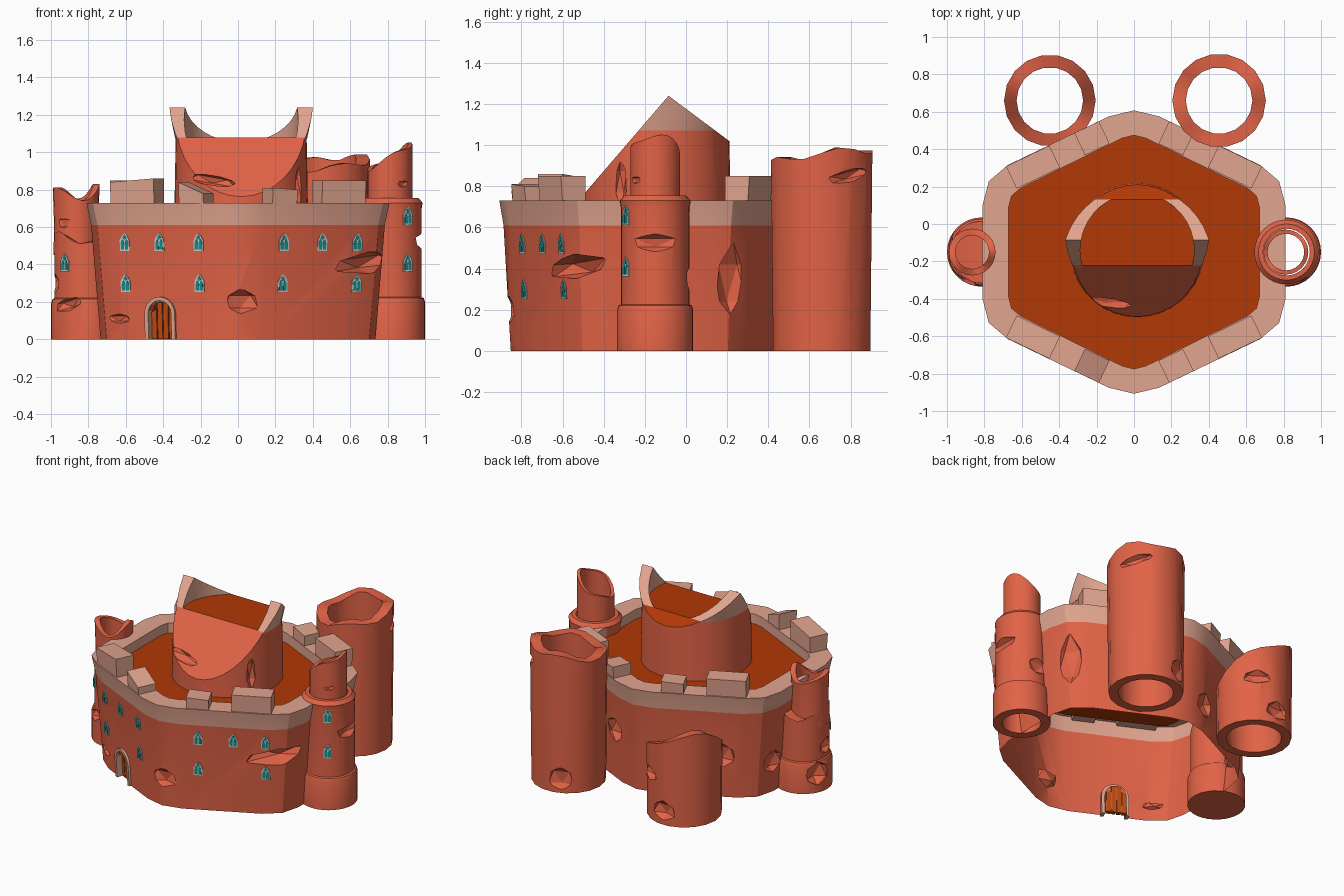
import bpy, bmesh, math
from mathutils import Matrix, Vector

if "Cube" in bpy.data.objects:
    bpy.data.objects.remove(bpy.data.objects["Cube"])
CY = -0.15                                   # y centre of the wall ring


def mat(name, *c):
    m = bpy.data.materials.new(name)
    m.diffuse_color = (*c, 1)
    m.use_nodes = True
    m.node_tree.nodes["Principled BSDF"].inputs["Base Color"].default_value = m.diffuse_color
    return m


RED = mat("red_stone", .76, .125, .062)
TAN = mat("pale_stone", .76, .375, .275)
FLOOR = mat("rust_floor", .44, .040, .002)
PLANK = mat("door_wood", .50, .070, .005)
DARK = mat("dark_wood", .07, .016, .006)
FRAME = mat("window_frame", .55, .60, .56)
GLASS = mat("teal_glass", .006, .28, .27)


def finish(name, bm, mats, smooth=35):
    bmesh.ops.recalc_face_normals(bm, faces=bm.faces[:])
    me = bpy.data.meshes.new(name)
    bm.to_mesh(me)
    bm.free()
    ob = bpy.data.objects.new(name, me)
    bpy.context.collection.objects.link(ob)
    for m in mats:
        me.materials.append(m)
    if smooth:
        bpy.ops.object.select_all(action='DESELECT')
        ob.select_set(True)
        bpy.context.view_layer.objects.active = ob
        bpy.ops.object.shade_smooth_by_angle(angle=math.radians(smooth))
    return ob


def loft(bm, rings, closed=False):
    """Skin rings of points; either cap the ends or join last to first."""
    vs = [[bm.verts.new(p) for p in r] for r in rings]
    n = len(vs[0])
    for a, b in zip(vs, vs[1:] + (vs[:1] if closed else [])):
        for i in range(n):
            bm.faces.new((a[i], a[(i + 1) % n], b[(i + 1) % n], b[i]))
    if not closed:
        bm.faces.new(vs[0])
        bm.faces.new(vs[-1])


def circle(cx, cy, r, z, n):
    out = []
    for i in range(n):
        a = math.tau * i / n
        out.append((cx + r * math.cos(a), cy + r * math.sin(a), z(a) if callable(z) else z))
    return out


def turret(name, cx, cy, levels, r_in, n, mats=(RED,)):
    """Round tower from (radius, z) levels; hollow when r_in is given."""
    bm = bmesh.new()
    rings = [circle(cx, cy, r, z, n) for r, z in levels]
    if r_in:
        rings += [circle(cx, cy, r_in, levels[-1][1], n), circle(cx, cy, r_in, levels[0][1], n)]
    loft(bm, rings, bool(r_in))
    return finish(name, bm, mats)


def cut(ob, fill):
    """Subtract a helper shape and bake the result."""
    bm = bmesh.new()
    fill(bm)
    c = finish("cutter", bm, [ob.data.materials[0]], 0)
    md = ob.modifiers.new("cut", 'BOOLEAN')
    md.operation, md.solver, md.object = 'DIFFERENCE', 'EXACT', c
    dg = bpy.context.evaluated_depsgraph_get()
    dg.update()
    me = bpy.data.meshes.new_from_object(ob.evaluated_get(dg))
    ob.modifiers.clear()
    ob.data = me
    bpy.data.objects.remove(c)


def gouge(ob, p, deg, size, roll=0):
    """Battle damage: faceted lump; size = depth, width, height; deg = outward direction."""
    M = (Matrix.Translation(p) @ Matrix.Rotation(math.radians(deg), 4, 'Z')
         @ Matrix.Rotation(math.radians(roll), 4, 'X') @ Matrix.Diagonal((*size, 1)))
    cut(ob, lambda bm: bmesh.ops.create_icosphere(bm, subdivisions=1, radius=1, matrix=M))


def prism(bm, pts, M, d0, d1, mi=0):
    k = len(bm.faces)
    loft(bm, [[M @ Vector((u, v, d)) for u, v in pts] for d in (d0, d1)])
    bm.faces.ensure_lookup_table()
    for f in bm.faces[k:]:
        f.material_index = mi


# six-sided curtain wall with rounded corners, open below
def hexring(hx, hy, k, z, ch=.15):
    c = [Vector(p) for p in ((0, -hy), (hx, -k), (hx, k), (0, hy), (-hx, k), (-hx, -k))]
    out = []
    for i, p in enumerate(c):
        a, b = [p + (q - p).normalized() * ch for q in (c[i - 1], c[(i + 1) % 6])]
        out += [(s.x, s.y + CY, z) for s in (a, p * .5 + (a + b) * .25, b)]
    return out


bm = bmesh.new()
loft(bm, [hexring(.735, .735, .375, 0), hexring(.785, .77, .39, .61), hexring(.81, .79, .40, .73),
          hexring(.67, .640, .31, .73, .07), hexring(.67, .640, .31, .66, .07)])
for f in bm.faces:
    z = f.calc_center_median().z
    f.material_index = 0 if z < .605 else 1
    if len(f.verts) > 4 and z > .6:
        f.material_index = 2
wall = finish("curtain_wall", bm, [RED, TAN, FLOOR], 30)


def frame_at(x, z):
    """Matrix on the slanting front wall: u along it, v up, w outward."""
    def P(x, z):
        t = z / .61
        hx, hy, k = .735 + .05 * t, .735 + .035 * t, .375 + .015 * t
        return Vector((x, CY - hy + abs(x) * (hy - k) / hx, z))
    p = P(x, z)
    u = (P(x + .01, z) - p).normalized()
    v = P(x, z + .01) - p
    w = u.cross(v).normalized()
    v = w.cross(u)
    return Matrix.Translation(p) @ Matrix((u, v, w)).transposed().to_4x4()


def round_arch(w, h):
    return [(-w, 0), (w, 0)] + [(w * math.cos(a * math.pi / 10), h - w + w * math.sin(a * math.pi / 10))
                                for a in range(11)]


# damage to the wall and the door opening
DM = frame_at(-.41, 0)
cut(wall, lambda bm: prism(bm, [(u, v - .01) for u, v in round_arch(.07, .21)], DM, -.05, .05))
gouge(wall, (.02, -.875, .20), -80, (.07, .11, .075))
gouge(wall, (-.65, -.575, .11), -117, (.04, .09, .03))
gouge(wall, (.70, -.54, .41), -53, (.12, .25, .06), 6)
gouge(wall, (.73, .23, .33), 32, (.07, .10, .20))
for p, d in (((-.52, .35, .3), 117), ((-.76, .1, .22), 170), ((.2, .50, .35), 63), ((-.16, .52, .2), 117)):
    gouge(wall, p, d, (.055, .10, .09))
bm = bmesh.new()
bm.from_mesh(wall.data)
bmesh.ops.delete(bm, geom=[f for f in bm.faces if all(v.co.z < .001 for v in f.verts)], context='FACES')
bm.to_mesh(wall.data)
bm.free()

# battlements: two on each slanting side, some broken off at a slope
bm = bmesh.new()
for sx in (-1, 1):
    for sy in (-1, 1):
        d = Vector((sx * .81, -sy * .39, 0)).normalized()
        n = Vector((-d.y, d.x, 0))
        n *= 1 if n.y * sy > 0 else -1
        for x, w, h1, h2 in ((.225, .13, .81, .80), (.54, .23, .85, .85)):
            if (sx, sy) == (-1, -1):
                h1, h2 = (.78, .84) if x < .3 else (.86, .84)
            c = Vector((sx * x, CY + sy * (.718 - .488 * x), 0))
            rings = []
            for s, h in ((-1, h1), (1, h2)):
                e = c + d * s * w * .56
                rings.append([(e + n * a) + Vector((0, 0, z)) for a, z in
                              ((-.066, .70), (.056, .70), (.066, h), (-.066, h))])
            loft(bm, rings)
finish("battlements", bm, [TAN], 0)

# arched door with planks (seen from inside too) and a stone surround
bm = bmesh.new()
prism(bm, round_arch(.069, .205), DM, -.049, -.043, 1)
for i in range(4):
    a = -.066 + i * .034
    top = .195 if i in (1, 2) else .16
    pts = [(a, 0), (a + .029, 0), (a + .029, top if i != 3 else .145), (a, top if i else .145)]
    prism(bm, pts, DM, -.056, -.025, 0)
finish("door", bm, [PLANK, DARK], 0)
bm = bmesh.new()
o, i_ = round_arch(.09, .228)[1:], round_arch(.068, .208)[1:]
o, i_ = o + [(-.09, 0)], i_ + [(-.068, 0)]
loft(bm, [[DM @ Vector((*q, w)) for q, w in ((a, -.03), (a, .015), (b, .015), (b, -.03))]
          for a, b in zip(o, i_)])
finish("door_surround", bm, [TAN], 30)

# towers beside the wall
right = turret("right_tower", .815, CY, [(.185, 0), (.185, .20), (.178, .22), (.167, .225),
               (.167, .70), (.172, .73), (.15, .755)], .125, 32)
gouge(right, (.985, -.15, .525), 0, (.05, .18, .045))
gouge(right, (.815, .03, .35), 90, (.045, .10, .07))
upper = turret("right_tower_top", .812, CY, [(.12, .62), (.12, lambda a: .975 + .07 * math.cos(a)
               + .012 * math.sin(3 * a))], .098, 24)
gouge(upper, (.89, -.26, .83), -50, (.03, .06, .025))

left = turret("left_tower", -.815, CY, [(.185, 0), (.185, .19), (.176, .215), (.167, .22),
              (.167, lambda a: .54 + .03 * math.sin(2 * a + 1) + .012 * math.cos(5 * a))], None, 32)
gouge(left, (-.91, -.31, .19), -125, (.05, .10, .04), 15)
gouge(left, (-.97, -.08, .13), 155, (.06, .09, .09))
gouge(left, (-.99, -.17, .30), 190, (.05, .09, .06))
lefttop = turret("left_tower_top", -.865, CY, [(.122, .45), (.118, .6), (.125, lambda a: .785
                 + .035 * math.sin(2 * a + 1.2) + .012 * math.cos(3 * a))], .09, 24)
gouge(lefttop, (-.94, -.26, .62), -125, (.028, .06, .04))

tall = turret("back_right_tower", .455, .66, [(.24, 0), (.25, lambda a: .94
              + .035 * math.cos(a - .9) + .018 * math.sin(4 * a))], .178, 18)
gouge(tall, (.67, .80, .85), 35, (.06, .17, .035), 12)
gouge(tall, (.36, .89, .10), 110, (.05, .10, .09))
short = turret("back_left_tower", -.45, .66, [(.24, 0), (.245, lambda a: .5
               + .14 * math.cos(a - 2.36) + .02 * math.sin(3 * a))], .178, 18)
gouge(short, (-.31, .86, .32), 55, (.05, .11, .05))
gouge(short, (-.45, .90, .10), 90, (.05, .10, .07))


# round keep, sheared off towards the front and the back
def half_space(a):
    M = Matrix.Translation((0, -.085, 1.24)) @ Matrix.Rotation(a, 4, 'X') @ Matrix.Translation((0, 0, 1))
    return lambda bm: bmesh.ops.create_cube(bm, size=2, matrix=M)


keep = turret("keep", .017, -.14, [(.358, .64), (.35, 1.08)], None, 36, (RED, FLOOR))
crown = turret("keep_parapet", .017, -.14, [(.352, 1.07), (.388, 1.24)], .305, 36, (TAN,))
for ob in (keep, crown):
    for ang in (.86, -.64):
        cut(ob, half_space(ang))
for f in keep.data.polygons:
    if f.normal.z > .5 and f.normal.y > -.1 and f.center.z > .9:
        f.material_index = 1
gouge(keep, (-.14, -.42, .85), -95, (.06, .15, .035), -10)
gouge(keep, (.33, -.32, .82), -30, (.04, .035, .12))

# twin-light windows: pale plate with teal panes
bm = bmesh.new()


def pointed(u, v, w, h):
    return [(u - w, v), (u + w, v), (u + w, v + .6 * h), (u + .55 * w, v + .85 * h), (u, v + h),
            (u - .55 * w, v + .85 * h), (u - w, v + .6 * h)]


def window(M):
    prism(bm, pointed(0, -.048, .028, .096), M, .0005, .005, 0)
    for s in (-1, 1):
        prism(bm, pointed(s * .0118, -.040, .0095, .056), M, .001, .007, 1)
    prism(bm, [(0, .011), (.012, .024), (0, .040), (-.012, .024)], M, .001, .007, 1)


for z, xs in ((.52, (-.605, -.42, -.21, .245, .45, .638)), (.30, (-.6, -.205, .238, .634))):
    for x in xs:
        window(frame_at(x, z))
for cx, deg, z in ((.815, -57, .66), (.815, -57, .41), (-.815, -131, .41)):
    a = math.radians(deg)
    u, w = Vector((-math.sin(a), math.cos(a), 0)), Vector((math.cos(a), math.sin(a), 0))
    window(Matrix.Translation(Vector((cx, CY, z)) + w * .168)
           @ Matrix((u, Vector((0, 0, 1)), w)).transposed().to_4x4())
finish("windows", bm, [FRAME, GLASS], 0)
